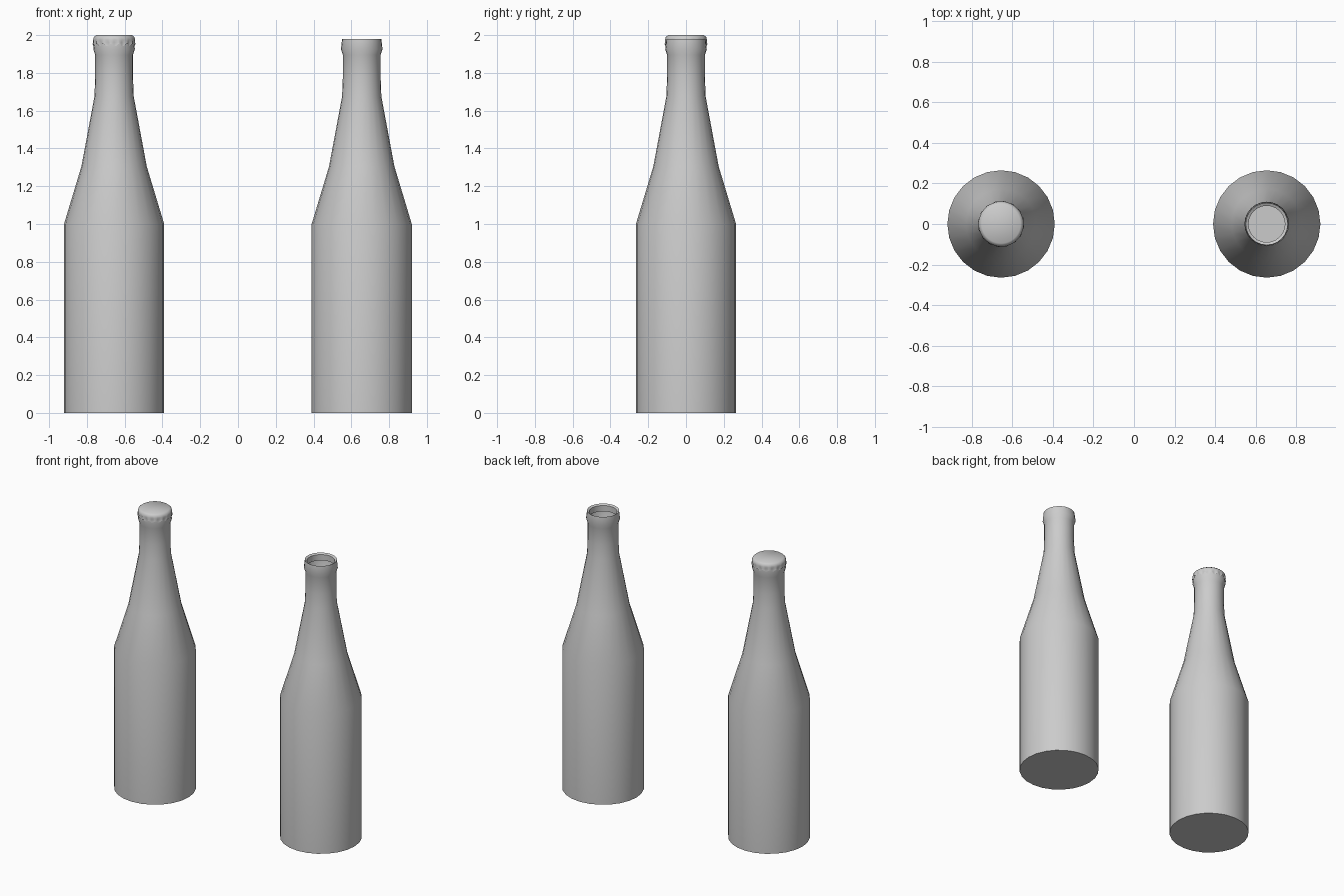
import bpy, bmesh
from math import cos, sin, pi, radians

if "Cube" in bpy.data.objects:
    bpy.data.objects.remove(bpy.data.objects["Cube"])

BOTTLE = [(0.265, 0.0), (0.265, 1.0), (0.173, 1.305), (0.104, 1.675),
          (0.100, 1.78), (0.100, 1.895), (0.110, 1.925), (0.104, 1.98)]
LIP = [(0.090, 1.972), (0.090, 1.93)]
CAP = [(0.095, 2.0), (0.107, 1.99), (0.111, 1.975), (0.109, 1.962), (0.111, 1.947)]


def lathe(name, profile, sides, x, closed_first=True, shape=None):
    """Revolve a profile; the first ring gets an end face."""
    bm = bmesh.new()
    rings = []
    for i, (r, z) in enumerate(profile):
        ring = []
        for k in range(sides):
            a = 2 * pi * k / sides
            rr, zz = shape(i, k, r, z) if shape else (r, z)
            ring.append(bm.verts.new((rr * cos(a), rr * sin(a), zz)))
        rings.append(ring)
    for a, b in zip(rings, rings[1:]):
        for k in range(sides):
            n = (k + 1) % sides
            bm.faces.new((a[k], a[n], b[n], b[k]))
    if closed_first:
        bm.faces.new(rings[0][::-1])
    bmesh.ops.recalc_face_normals(bm, faces=bm.faces)
    # Open shells: make the end face point outward
    end = min(bm.faces, key=lambda f: -len(f.verts))
    outward = -1 if profile[0][1] < profile[-1][1] else 1
    if end.normal.z * outward < 0:
        bmesh.ops.reverse_faces(bm, faces=bm.faces)
    me = bpy.data.meshes.new(name)
    bm.to_mesh(me)
    bm.free()
    ob = bpy.data.objects.new(name, me)
    ob.location.x = x
    bpy.context.collection.objects.link(ob)
    bpy.ops.object.select_all(action='DESELECT')
    ob.select_set(True)
    bpy.context.view_layer.objects.active = ob
    bpy.ops.object.shade_smooth_by_angle(angle=radians(40))
    return ob


def crimp(i, k, r, z):
    """Flute the lower skirt of the cap."""
    wave = 1 if (k // 2) % 2 else -1
    if i >= 3:
        r += 0.003 * wave
    if i == 4:
        z += 0.005 * wave
    return r, z


# Bottles: closed base, open mouth with a short inner lip
lathe("capped_bottle", BOTTLE, 24, -0.656)
lathe("open_bottle", BOTTLE + LIP, 24, 0.655)

# Crimped crown cap on the left bottle
lathe("bottle_cap", CAP, 64, -0.656, shape=crimp)
